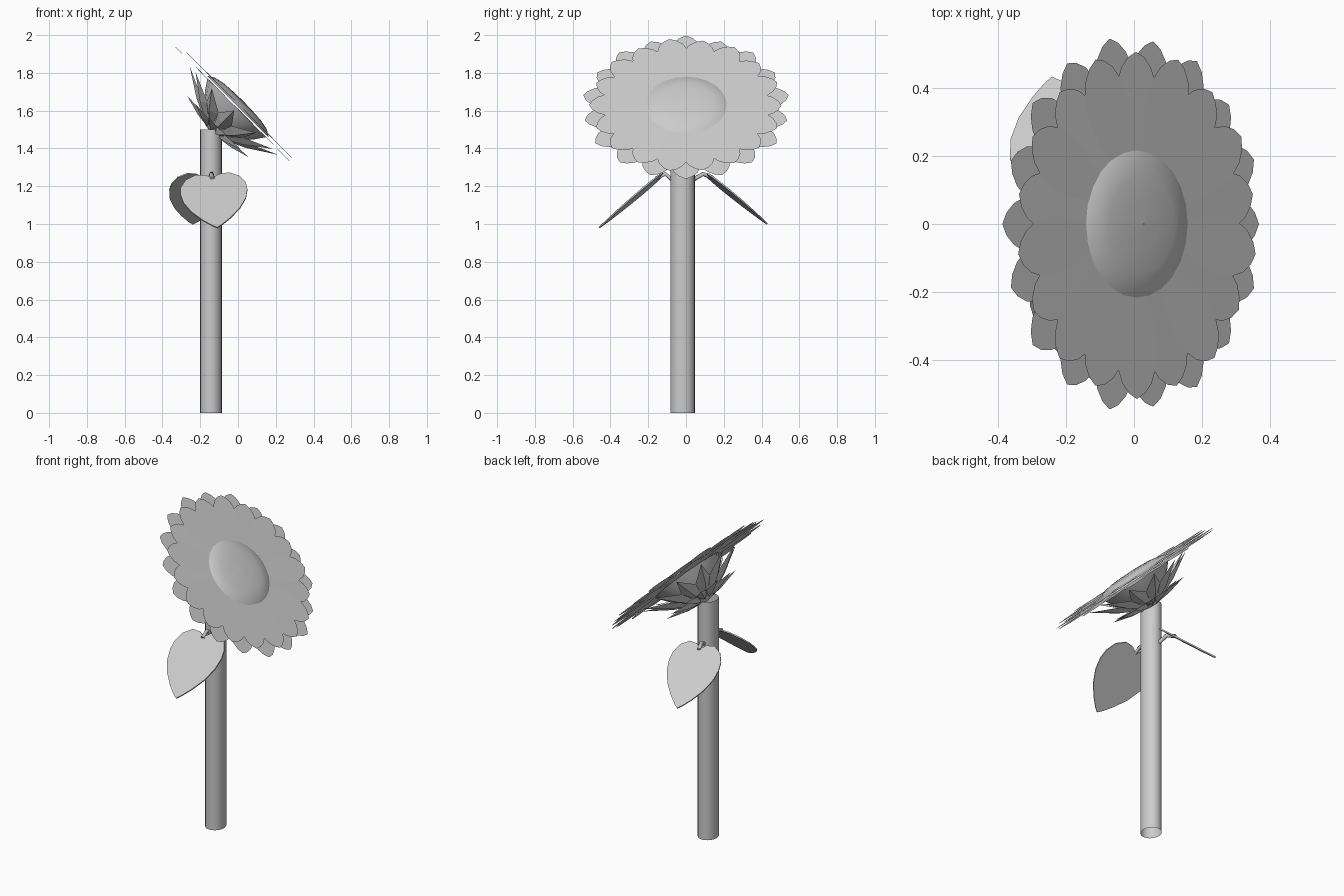
import bpy, bmesh
from math import sin, cos, pi, sqrt
from mathutils import Vector, Matrix

if "Cube" in bpy.data.objects:
    bpy.data.objects.remove(bpy.data.objects["Cube"])

# Flower frame: local x runs down the face, y across, z out along the face normal
k = sqrt(0.5)
U, V, N = Vector((k, 0, -k)), Vector((0, 1, 0)), Vector((k, 0, k))
C = Vector((0, 0, 1.622))


def head(r, a, d):
    return C + U * (r * cos(a) * 0.975) + V * (r * sin(a)) + N * d


def make(name, verts, faces, smooth=False):
    me = bpy.data.meshes.new(name)
    me.from_pydata([tuple(v) for v in verts], [], faces)
    ob = bpy.data.objects.new(name, me)
    bpy.context.collection.objects.link(ob)
    for p in me.polygons:
        p.use_smooth = smooth
    return ob


def lathe(name, rings, point, n, smooth=True):
    verts = [point(r, 2 * pi * i / n, d) for r, d in rings for i in range(n)]
    faces = [(j * n + i, j * n + (i + 1) % n, (j + 1) * n + (i + 1) % n, (j + 1) * n + i)
             for j in range(len(rings) - 1) for i in range(n)]
    return make(name, verts, faces, smooth)


# Stem: open oval tube
lathe("stem", [(1, 0), (1, 1.5)],
      lambda r, a, d: Vector((-0.143 + 0.058 * cos(a), -0.018 + 0.065 * sin(a), d)), 20)

# Seed disc and the cup behind it
lathe("seed_disc", [(0.235, 0.0), (0.20, 0.022), (0.14, 0.034), (0.07, 0.038), (0.001, 0.04)], head, 24)
lathe("flower_cup", [(0.001, -0.20), (0.06, -0.19), (0.13, -0.13), (0.19, -0.06), (0.225, -0.01)], head, 16)


# Petals: (distance along, half width)
PETAL = [(0.0, 0.035), (0.25, 0.068), (0.5, 0.086), (0.7, 0.084), (0.86, 0.062), (0.95, 0.034)]


def petal(name, a, r0, r1, d0, d1):
    L = r1 - r0
    pts = [(t, w) for t, w in PETAL] + [(1.0, 0.0)] + [(t, -w) for t, w in reversed(PETAL)]
    verts = []
    for t, w in pts:
        r = r0 + L * t
        x, y = r * cos(a) - w * sin(a), r * sin(a) + w * cos(a)
        verts.append(C + U * x * 0.975 + V * y + N * (d0 + (d1 - d0) * t))
    make(name, verts, [tuple(range(len(verts)))])


COUNT = 18
for i in range(COUNT):
    a = 2 * pi * (i + 0.5) / COUNT
    petal("front_petal", a, 0.19, 0.505 + 0.008 * (i % 2), 0.012, 0.008 + 0.004 * (i % 2))
    a += pi / COUNT
    petal("rear_petal", a, 0.19, 0.552 - 0.008 * (i % 2), -0.008, -0.008 - 0.004 * (i % 2))


# Sepals: folded pointed blades from the stem top
def sepal(name, a, mid, tip, width):
    base = (0.05, -0.19)
    w = width / mid[0]
    verts = [head(base[0], a, base[1]), head(mid[0], a - w, mid[1]),
             head(mid[0], a, mid[1] - 0.025), head(mid[0], a + w, mid[1]),
             head(tip[0], a, tip[1])]
    make(name, verts, [(0, 2, 1), (0, 3, 2), (1, 2, 4), (2, 3, 4)])


for i in range(12):
    a = 2 * pi * i / 12
    sepal("outer_sepal", a, (0.19, -0.10), (0.34, -0.03), 0.055)
    sepal("inner_sepal", a + pi / 12, (0.13, -0.155), (0.245, -0.15), 0.035)


# Leaves: one half of a heart outline (side, along), mirrored
HEART = [(0.0, 0.03), (0.2, -0.035), (0.5, -0.05), (0.8, 0.03), (0.97, 0.17), (1.0, 0.3),
         (0.93, 0.47), (0.72, 0.66), (0.42, 0.83), (0.15, 0.95)]


def leaf(name, base, tip, side, half):
    base, tip, side = Vector(base), Vector(tip), Vector(side).normalized()
    axis = tip - base
    pts = HEART + [(0.0, 1.0)] + [(-s, t) for s, t in reversed(HEART[1:])]
    nor = side.cross(axis).normalized() * 0.004
    flat = [base + side * (half * s) + axis * t for s, t in pts]
    n = len(flat)
    verts = [p + nor for p in flat] + [p - nor for p in flat]
    faces = [tuple(range(n)), tuple(range(2 * n - 1, n - 1, -1))]
    faces += [(i, i + n, (i + 1) % n + n, (i + 1) % n) for i in range(n)]
    make(name, verts, faces)


leaf("leaf_front", (-0.135, -0.14, 1.25), (-0.11, -0.46, 0.98), (1, 0, 0.08), 0.178)
leaf("leaf_back", (-0.19, 0.12, 1.255), (-0.24, 0.43, 1.0), (1, 0.12, 0), 0.16)


# Leaf stalks
def stalk(name, pts, r):
    cu = bpy.data.curves.new(name, 'CURVE')
    cu.dimensions = '3D'
    cu.bevel_depth, cu.bevel_resolution, cu.use_fill_caps = r, 1, True
    sp = cu.splines.new('POLY')
    sp.points.add(len(pts) - 1)
    for p, q in zip(sp.points, pts):
        p.co = (*q, 1)
    bpy.context.collection.objects.link(bpy.data.objects.new(name, cu))


stalk("stalk_front", [(-0.143, -0.07, 1.23), (-0.14, -0.11, 1.265), (-0.135, -0.16, 1.24)], 0.012)
stalk("stalk_back", [(-0.15, 0.03, 1.23), (-0.17, 0.09, 1.265), (-0.19, 0.14, 1.245)], 0.012)
